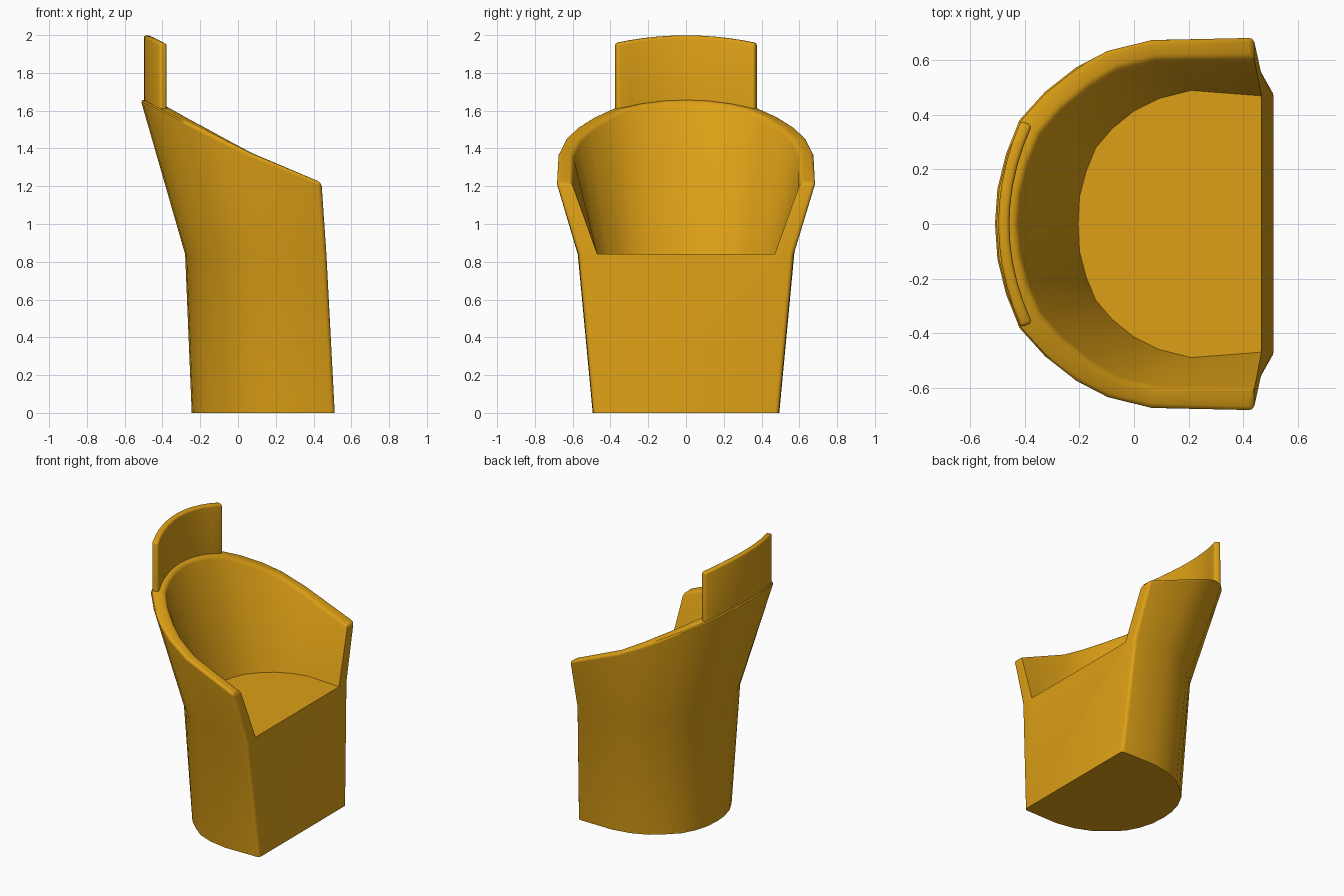
import bpy, bmesh, math

if "Cube" in bpy.data.objects:
    bpy.data.objects.remove(bpy.data.objects["Cube"])

mat = bpy.data.materials.new("mustard")
mat.diffuse_color = (0.72, 0.35, 0.008, 1)
mat.use_nodes = True
mat.node_tree.nodes["Principled BSDF"].inputs["Base Color"].default_value = mat.diffuse_color


def full_ring(half, z):
    """Mirror a half plan outline (front corner to back centre) across y = 0."""
    pts = [(x, y, z(x) if callable(z) else z) for x, y in half]
    return pts + [(x, -y, h) for x, y, h in pts[-2::-1]]


def finish(bm, name):
    bmesh.ops.recalc_face_normals(bm, faces=bm.faces)
    me = bpy.data.meshes.new(name)
    bm.to_mesh(me)
    bm.free()
    ob = bpy.data.objects.new(name, me)
    bpy.context.collection.objects.link(ob)
    me.materials.append(mat)
    bpy.ops.object.select_all(action='DESELECT')
    ob.select_set(True)
    bpy.context.view_layer.objects.active = ob
    bpy.ops.object.shade_smooth_by_angle(angle=math.radians(38))
    return ob


def skin(bm, a, b):
    for i in range(len(a) - 1):
        bm.faces.new((a[i], a[i + 1], b[i + 1], b[i]))


def round_edges(bm, pairs, width):
    edges = [bm.edges.get(p) for p in pairs]
    bmesh.ops.bevel(bm, geom=[e for e in edges if e], offset=width, segments=3,
                    profile=0.5, affect='EDGES', clamp_overlap=True)


def chain(vs):
    return list(zip(vs, vs[1:]))


# Tub body: plan outlines at the base, seat level, outer rim, inner rim and seat
mid = [(.468, .57), (.2, .573), (.07, .545), (-.04, .49), (-.125, .41),
       (-.2, .325), (-.247, .22), (-.273, .11), (-.28, 0)]
base = [(.512 + (x - .468) * 1.012, y * .862) for x, y in mid]
rim = [(.442, .69), (.06, .68), (-.1, .64), (-.215, .58), (-.33, .49),
       (-.425, .385), (-.475, .26), (-.507, .13), (-.516, 0)]
rim_in = [(.442, .605), (.08, .60), (-.06, .565), (-.16, .505), (-.265, .42),
          (-.345, .33), (-.39, .225), (-.42, .11), (-.43, 0)]
seat = [(.468, .47), (.21, .49), (.09, .46), (0, .415), (-.08, .35),
        (-.14, .28), (-.175, .195), (-.2, .1), (-.205, 0)]


def rim_z(x):
    return 1.382 - (.41 if x > .05 else .49) * (x - .05)


bm = bmesh.new()
rim_pts = full_ring(rim, rim_z)
inner_pts = [(x, y, r[2] - .004) for (x, y, _), r in zip(full_ring(rim_in, 0), rim_pts)]
B, M, R, I, S = [[bm.verts.new(p) for p in ring] for ring in (
    full_ring(base, 0), full_ring(mid, .84), rim_pts, inner_pts, full_ring(seat, .84))]
for a, b in ((B, M), (M, R), (R, I), (I, S)):
    skin(bm, a, b)
bm.faces.new(B)
bm.faces.new(S)
bm.faces.new((B[0], M[0], S[0], S[-1], M[-1], B[-1]))
for k in (0, -1):
    bm.faces.new((M[k], R[k], I[k], S[k]))
pairs = chain(R) + chain(I)
for k in (0, -1):
    pairs += [(B[k], M[k]), (M[k], R[k]), (R[k], I[k])]
round_edges(bm, pairs, .022)
finish(bm, "tub_chair_body")

# Headrest: thin curved panel standing on the back rim
bm = bmesh.new()
N = 10
cols = [[], [], [], []]
for i in range(N + 1):
    t = 2 * i / N - 1
    top, low = 2.0 - .04 * t * t, 1.63 - .045 * t * t
    outer = (-.498 + .083 * t * t, .38 * t)
    inner = (-.457 + .083 * t * t, .362 * t)
    for c, (p, z) in zip(cols, ((outer, low), (outer, top),
                                (inner, top - .004), (inner, low))):
        c.append(bm.verts.new((*p, z)))
for k in range(4):
    skin(bm, cols[k], cols[(k + 1) % 4])
for k in (0, -1):
    bm.faces.new([c[k] for c in cols])
pairs = chain(cols[1]) + chain(cols[2])
for k in (0, -1):
    pairs += [(cols[0][k], cols[1][k]), (cols[1][k], cols[2][k]), (cols[2][k], cols[3][k])]
round_edges(bm, pairs, .014)
finish(bm, "headrest")
